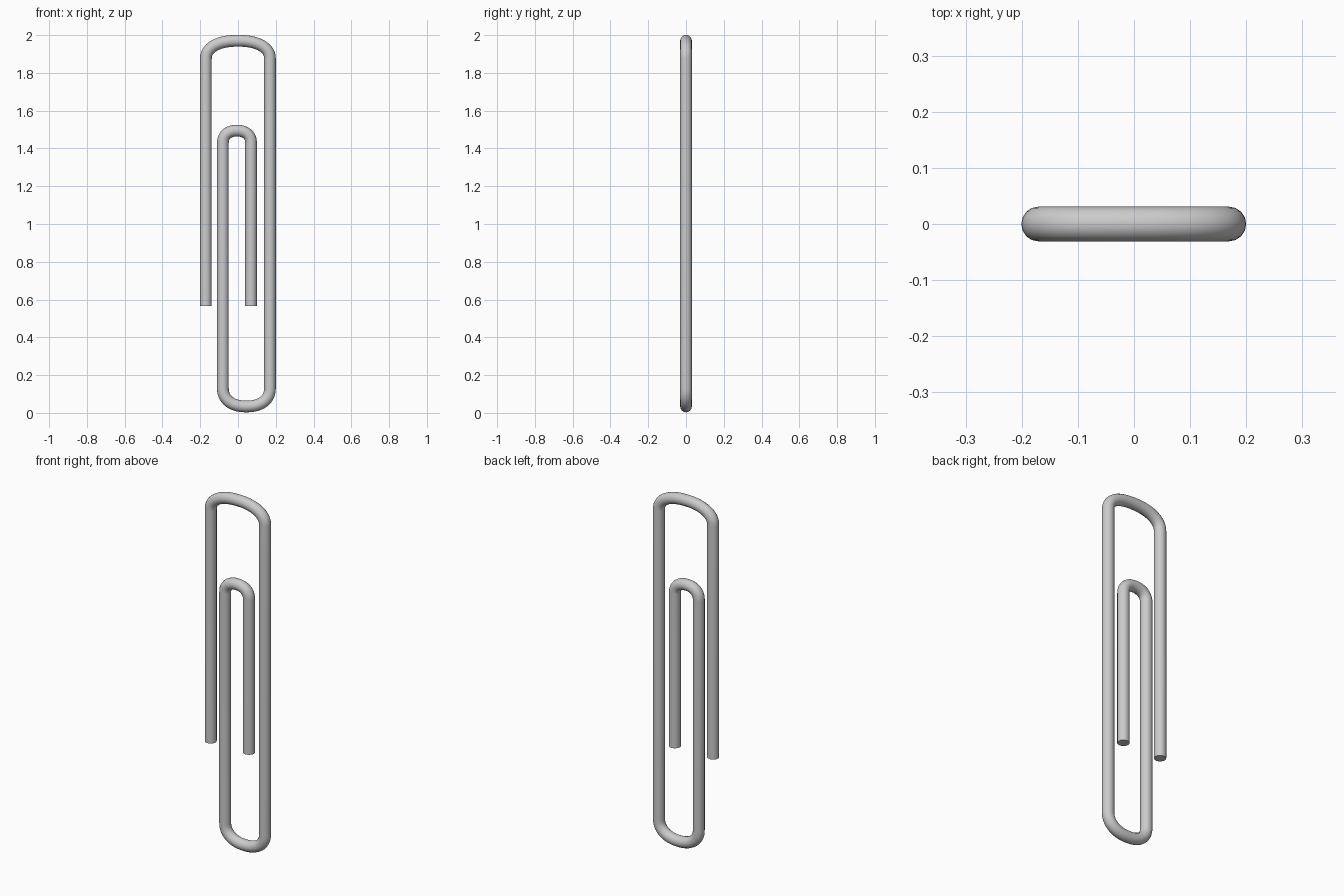
import bpy
from math import sin, cos, pi, copysign

if "Cube" in bpy.data.objects:
    bpy.data.objects.remove(bpy.data.objects["Cube"])

WIRE_R = 0.031


def bend(x0, x1, z_spring, rise, n=28, power=2.25):
    """Rounded half-loop from leg x0 to leg x1; negative rise bends downward."""
    cx, a = (x0 + x1) / 2, (x0 - x1) / 2
    pts = []
    for i in range(n + 1):
        t = pi * i / n
        c, s = cos(t), max(sin(t), 0.0)
        pts.append((cx + a * copysign(abs(c) ** (2 / power), c),
                    z_spring + rise * s ** (2 / power)))
    return pts


# Wire centreline: outer end, top bend, bottom bend, inner bend, inner end
path = [(-0.17, 0.565)]
path += bend(-0.17, 0.169, 1.875, 0.095)
path += bend(0.169, -0.08, 0.13, -0.096)
path += bend(-0.08, 0.069, 1.43, 0.064)
path += [(0.069, 0.565)]

# Round wire swept along the path
curve = bpy.data.curves.new("clip_wire", 'CURVE')
curve.dimensions = '3D'
curve.bevel_depth = WIRE_R
curve.bevel_resolution = 6
curve.use_fill_caps = True
spline = curve.splines.new('POLY')
spline.points.add(len(path) - 1)
for p, (x, z) in zip(spline.points, path):
    p.co = (x, 0, z, 1)
wire = bpy.data.objects.new("clip_wire", curve)
bpy.context.collection.objects.link(wire)

# Convert to a mesh with smooth sides and sharp end caps
bpy.context.view_layer.objects.active = wire
wire.select_set(True)
bpy.ops.object.convert(target='MESH')
bpy.ops.object.shade_smooth_by_angle()
